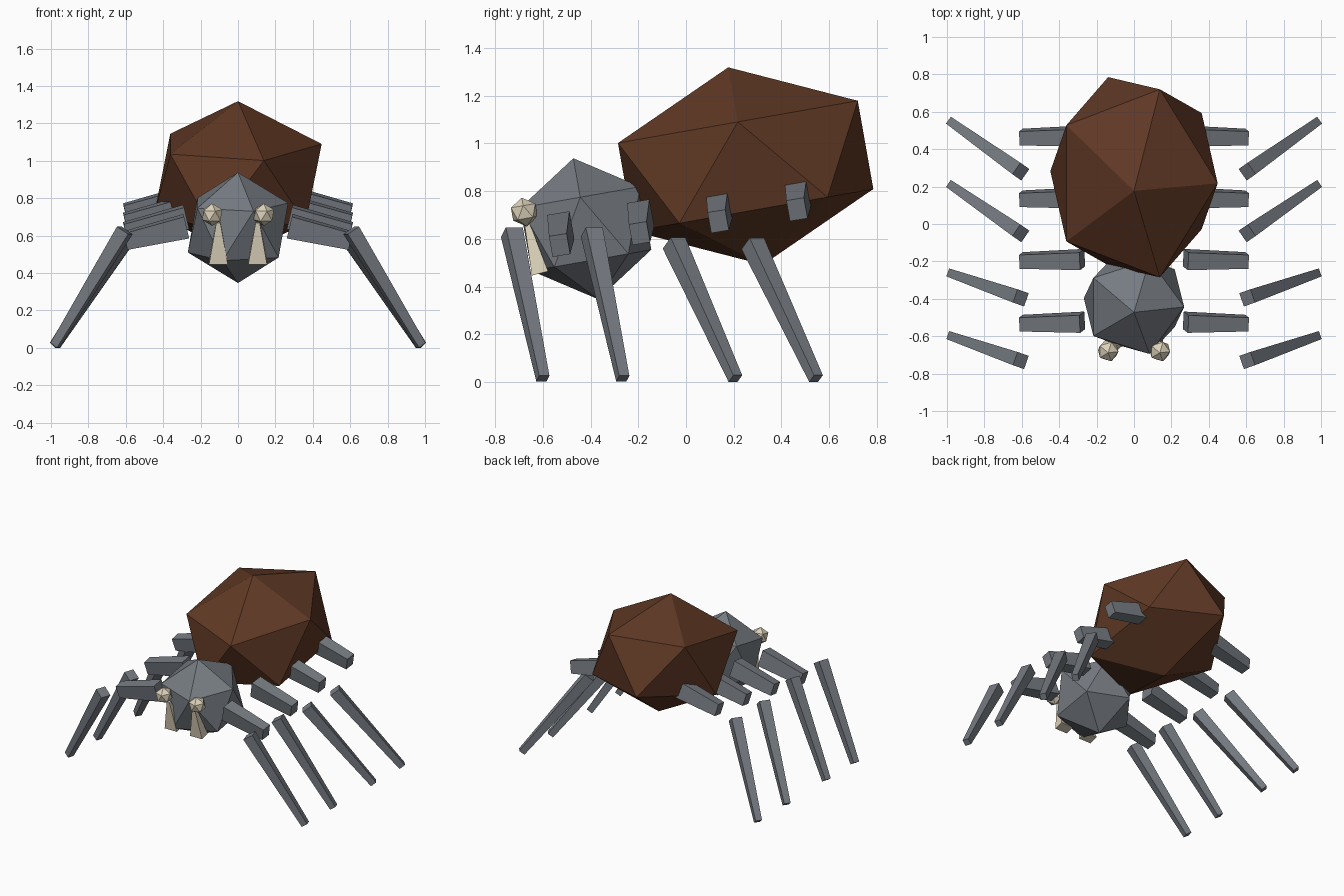
import bpy
import bmesh
import math
from mathutils import Matrix, Vector

cube = bpy.data.objects.get("Cube")
if cube:
    bpy.data.objects.remove(cube, do_unlink=True)

TILT = math.radians(10)  # the whole body leans nose-down


def material(name, rgb):
    mat = bpy.data.materials.new(name)
    mat.use_nodes = True
    colour = (*rgb, 1)
    mat.diffuse_color = colour
    mat.node_tree.nodes["Principled BSDF"].inputs["Base Color"].default_value = colour
    return mat


brown = material("brown", (0.115, 0.04, 0.018))
grey = material("slate grey", (0.18, 0.198, 0.222))
cream = material("cream", (0.72, 0.64, 0.49))


def add_object(name, bm, mat):
    bmesh.ops.recalc_face_normals(bm, faces=bm.faces)
    mesh = bpy.data.meshes.new(name)
    bm.to_mesh(mesh)
    bm.free()
    mesh.materials.append(mat)
    obj = bpy.data.objects.new(name, mesh)
    bpy.context.collection.objects.link(obj)
    return obj


def faceted_ball(name, centre, radii, mat):
    """Twenty-sided ball, stretched and then tilted."""
    bm = bmesh.new()
    bmesh.ops.create_icosphere(bm, subdivisions=1, radius=1)
    bm.transform(Matrix.LocRotScale(Vector(centre), Matrix.Rotation(TILT, 3, "X"), Vector(radii)))
    return add_object(name, bm, mat)


def tapered_bar(name, start, end, start_size, end_size, side_axis, mat):
    """Four-sided bar; sizes are (along side_axis, across it)."""
    start, end = Vector(start), Vector(end)
    axis = (end - start).normalized()
    side = Vector(side_axis)
    side = (side - axis * side.dot(axis)).normalized()
    across = axis.cross(side)
    bm = bmesh.new()
    rings = []
    for point, (w, h) in ((start, start_size), (end, end_size)):
        corners = ((-1, -1), (1, -1), (1, 1), (-1, 1))
        rings.append([bm.verts.new(point + side * a * w / 2 + across * b * h / 2)
                      for a, b in corners])
    for ring in rings:
        bm.faces.new(ring)
    for i in range(4):
        j = (i + 1) % 4
        bm.faces.new((rings[0][i], rings[0][j], rings[1][j], rings[1][i]))
    return add_object(name, bm, mat)


# Body
faceted_ball("abdomen", (0, 0.25, 0.905), (0.5, 0.6, 0.42), brown)
faceted_ball("head", (0, -0.42, 0.642), (0.3, 0.3, 0.3), grey)

# Each leg: hip y, hip z, knee y, knee z, foot y
legs = (
    (-0.525, 0.65, -0.73, 0.628, -0.60),
    (-0.19, 0.70, -0.395, 0.628, -0.265),
    (0.14, 0.75, -0.05, 0.582, 0.207),
    (0.47, 0.80, 0.28, 0.58, 0.545),
)

for side_name, s in (("left", 1), ("right", -1)):
    # Face
    faceted_ball(f"{side_name}_eye", (s * 0.138, -0.678, 0.712), (0.061, 0.061, 0.061), cream)
    tapered_bar(f"{side_name}_fang", (s * 0.105, -0.668, 0.67), (s * 0.105, -0.612, 0.455),
                (0.022, 0.02), (0.1, 0.07), (1, 0, 0), cream)

    # Legs: thick upper segment, then a separate slender lower segment
    for n, (hip_y, hip_z, knee_y, knee_z, foot_y) in enumerate(legs, 1):
        tapered_bar(f"{side_name}_upper_leg_{n}",
                    (s * 0.277, hip_y, hip_z), (s * 0.603, hip_y - 0.005, hip_z - 0.077),
                    (0.095, 0.12), (0.075, 0.09),
                    (0, math.cos(TILT), math.sin(TILT)), grey)
        knee = Vector((s * 0.605, knee_y, knee_z))
        foot = Vector((s * 0.978, foot_y, 0.014))
        level = (foot - knee).cross(Vector((0, 0, 1)))
        tapered_bar(f"{side_name}_lower_leg_{n}", knee, foot,
                    (0.075, 0.075), (0.045, 0.045), level, grey)
